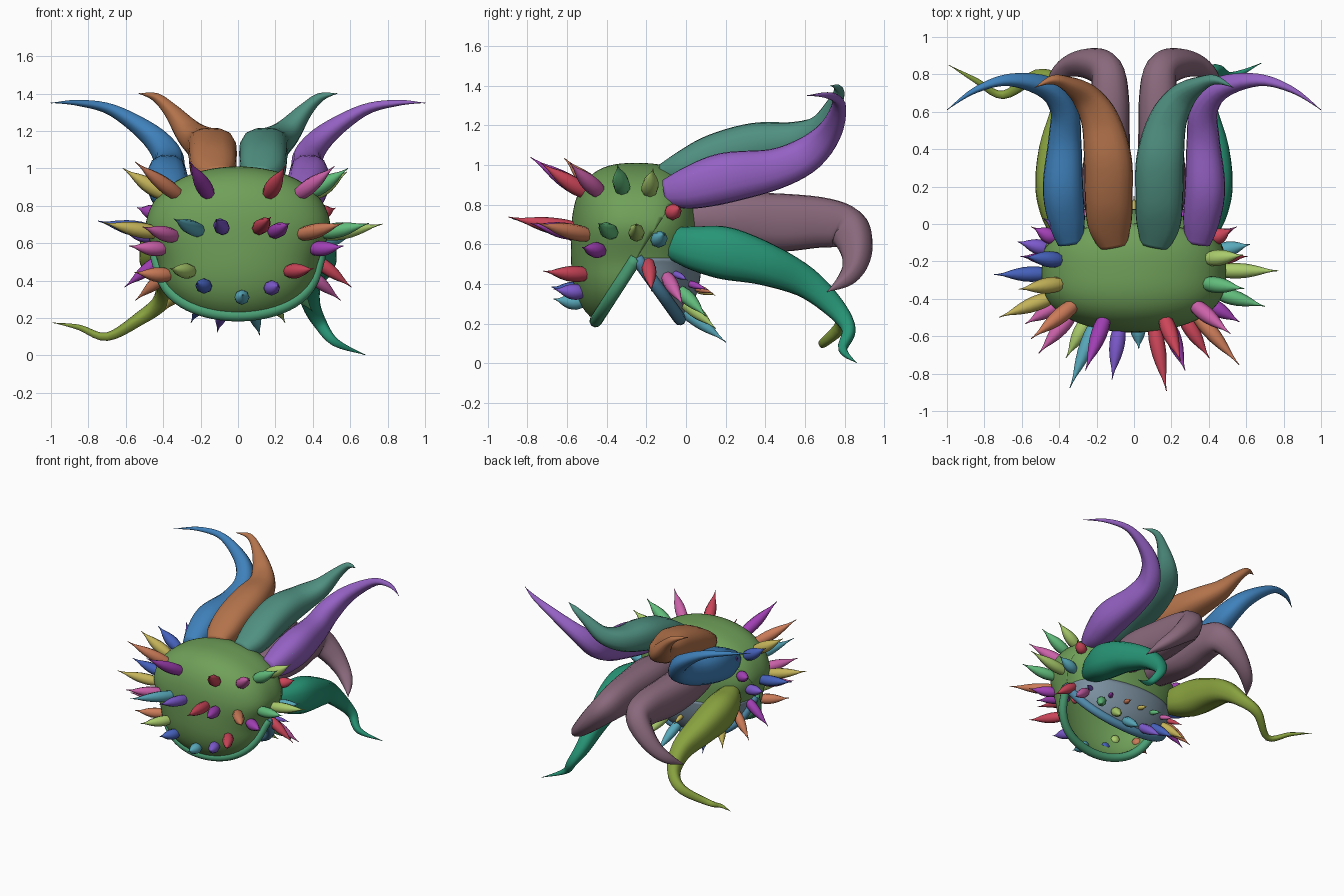
import bpy, bmesh, math
from mathutils import Vector as V

if "Cube" in bpy.data.objects:
    bpy.data.objects.remove(bpy.data.objects["Cube"])

C, H, N = V((0, -.25, .59)), V((.5, .33, .42)), (2, 2.8, 2.8)   # head centre, half sizes, squareness
HINGE = V((0, -.25, .53))                                       # mouth corner line
GREEN = (.16, .35, .1)
PALETTE = [(.6, .06, .1), (.06, .12, .5), (.12, .5, .2), (.35, .05, .45), (.1, .4, .5),
           (.55, .45, .1), (.6, .12, .4), (.2, .1, .6), (.4, .6, .15), (.6, .2, .1)]


def finish(bm, name, col):
    me = bpy.data.meshes.new(name)
    bm.to_mesh(me)
    bm.free()
    for p in me.polygons:
        p.use_smooth = True
    mat = bpy.data.materials.new(name + "_colour")
    mat.diffuse_color = (*col, 1)
    mat.use_nodes = True
    mat.node_tree.nodes["Principled BSDF"].inputs["Base Color"].default_value = mat.diffuse_color
    me.materials.append(mat)
    ob = bpy.data.objects.new(name, me)
    bpy.context.collection.objects.link(ob)
    return ob


def hit(o, d):
    """Point where a ray from inside leaves the head shape, which narrows below."""
    lo, hi = 0, 1.5
    for _ in range(30):
        m = (lo + hi) / 2
        q = o + d * m - C
        t = max(0, min(1, (.13 - q.z) / .25))
        q.x /= 1 - .14 * t * t * (3 - 2 * t)
        if sum(abs(q[i] / H[i]) ** N[i] for i in range(3)) < 1:
            lo = m
        else:
            hi = m
    return o + d * lo


def shell(name, col, cuts, thick=0):
    bm = bmesh.new()
    bmesh.ops.create_icosphere(bm, subdivisions=5, radius=1)
    for v in bm.verts:
        v.co = hit(C, V((v.co.x * H.x, v.co.y * H.y, v.co.z * H.z)))
    for co, no in cuts:   # the side the normal points at is removed
        bmesh.ops.bisect_plane(bm, geom=bm.verts[:] + bm.edges[:] + bm.faces[:],
                               plane_co=co, plane_no=V(no).normalized(), clear_outer=True)
    ob = finish(bm, name, col)
    if thick:
        s = ob.modifiers.new("thickness", 'SOLIDIFY')
        s.thickness, s.offset = thick, -1
    return ob


def spline(rows, steps):
    """Catmull-Rom through rows of numbers."""
    out = []
    for i in range(len(rows) - 1):
        a, b, c, d = (rows[max(0, min(len(rows) - 1, i + k))] for k in (-1, 0, 1, 2))
        for s in range(steps):
            t = s / steps
            out.append([.5 * (2 * q + (r - p) * t + (2 * p - 5 * q + 4 * r - u) * t * t
                              + (3 * q - p - 3 * r + u) * t ** 3) for p, q, r, u in zip(a, b, c, d)])
    return out + [list(rows[-1])]


def horn(name, col, rows, sides=16, steps=5, ridge=.05, side=(1, 0, 0)):
    """Tapered tube, slightly squared: rows are x, y, z, half width, half height."""
    R = spline(rows, steps)
    bm, rings, side = bmesh.new(), [], V(side)
    for i, r in enumerate(R):
        t = (V(R[min(i + 1, len(R) - 1)][:3]) - V(R[max(i - 1, 0)][:3])).normalized()
        side = (side - t * side.dot(t)).normalized()
        up = side.cross(t)
        w, h = max(r[3], .002), max(r[4], .002)
        ring = []
        for k in range(sides):
            a = 2 * math.pi * k / sides
            f = 1 + ridge * (.6 - math.cos(4 * a))
            ring.append(bm.verts.new(V(r[:3]) + side * (w * f * math.cos(a)) + up * (h * f * math.sin(a))))
        rings.append(ring)
    for p, q in zip(rings, rings[1:]):
        for k in range(sides):
            j = (k + 1) % sides
            bm.faces.new((p[k], p[j], q[j], q[k]))
    bm.faces.new(rings[0][::-1])
    bm.faces.new(rings[-1])
    bmesh.ops.recalc_face_normals(bm, faces=bm.faces[:])
    return finish(bm, name, col)


# Head and jaw shells, split by the two mouth planes
A, B = V((0, .34, -.22)), V((0, -.35, -.25))
shell("head_front", GREEN, [(HINGE, A)], .015)
shell("head_back", GREEN, [(HINGE, -A), (HINGE, B), (V((0, 0, .53)), (0, 0, -1))])
shell("lower_jaw", (.2, .28, .35), [(HINGE, -A), (HINGE, B), (V((0, 0, .53)), (0, 0, 1))], .015)

# Lips along the mouth edges
for name, down, col in (("upper_lip", V((0, -.22, -.34)), (.07, .35, .18)),
                        ("lower_lip", V((0, .25, -.35)), (.08, .25, .4))):
    down.normalize()
    rows = []
    for i in range(19):
        a = math.pi * i / 18
        rows.append([*hit(HINGE, V((math.cos(a), 0, 0)) + down * math.sin(a)), .032, .032])
    horn(name, col, rows, 10, 2, 0, (0, 1, 0))

# Tentacles, mirrored in pairs
UPPER_OUT = [(.34, -.1, .86, .07, .07), (.36, .02, .885, .1, .11), (.38, .2, .935, .11, .13),
             (.37, .45, .98, .09, .105), (.375, .62, 1.06, .075, .09), (.47, .73, 1.18, .055, .06),
             (.67, .77, 1.31, .028, .033), (.85, .715, 1.35, .016, .016), (1, .61, 1.35, 0, 0)]
UPPER_IN = [(.11, -.11, .95, .08, .06), (.13, .0, .99, .12, .09), (.135, .15, 1.05, .13, .11),
            (.14, .35, 1.1, .13, .115), (.18, .55, 1.13, .105, .09), (.26, .68, 1.19, .075, .065),
            (.36, .75, 1.31, .038, .038), (.44, .77, 1.38, .022, .022), (.53, .73, 1.4, 0, 0)]
MIDDLE = [(.14, -.03, .72, .1, .08), (.15, .2, .73, .13, .13), (.14, .45, .71, .12, .15),
          (.13, .68, .71, .105, .13), (.145, .81, .68, .09, .11), (.23, .855, .59, .075, .085),
          (.33, .85, .49, .055, .06), (.41, .8, .42, .037, .04), (.48, .71, .36, 0, 0)]
LOWER = [(.36, -.08, .61, .06, .08), (.395, .05, .58, .1, .115), (.42, .2, .555, .11, .135),
         (.41, .4, .5, .1, .11), (.38, .6, .41, .07, .08)]
TIP_R = [(.39, .75, .28, .05, .055), (.44, .82, .17, .035, .035), (.52, .79, .07, .022, .022), (.68, .86, .003, 0, 0)]
TIP_L = [(.41, .74, .29, .045, .05), (.52, .79, .2, .035, .035), (.7, .69, .1, .022, .022),
         (.85, .77, .15, .014, .014), (.99, .85, .175, 0, 0)]
for name, rr, rl, cr, cl in (
        ("upper_outer_tentacle", UPPER_OUT, UPPER_OUT, (.3, .12, .55), (.05, .22, .5)),
        ("upper_inner_tentacle", UPPER_IN, UPPER_IN, (.08, .28, .22), (.45, .17, .07)),
        ("middle_tentacle", MIDDLE, MIDDLE, (.25, .14, .2), (.25, .14, .2)),
        ("lower_tentacle", LOWER + TIP_R, LOWER + TIP_L, (.02, .3, .18), (.25, .36, .05))):
    horn(name + "_right", cr, rr)
    horn(name + "_left", cl, [(-r[0], *r[1:]) for r in rl])


# Spikes: angle from the front, base height, length
def spikes(name, rise, radius, items):
    for i, (ang, z, length) in enumerate(items):
        a = math.radians(ang)
        base = hit(V((0, C.y, z)), V((math.sin(a), -math.cos(a), 0)))
        q = base - C
        d = V([math.copysign(abs(q[k] / H[k]) ** (N[k] - 1) / H[k], q[k]) for k in (0, 1)] + [0]).normalized()
        d = (d + V((math.sin(a), -math.cos(a), 0)) * .3).normalized() + V((0, 0, rise))
        d.normalize()
        bend = V((0, 0, .015 if rise >= 0 else -.01))
        rows = []
        for t, f in ((-.12, .75), (.12, 1), (.4, .92), (.65, .55), (.8, .24), (1, 0)):
            p = base + d * length * t + bend * t * t
            rows.append((*p, radius * f, radius * f))
        horn(f"{name}_{i + 1}", PALETTE[(i * 3 + len(items)) % 10], rows, 8, 2, 0,
             (math.cos(a), math.sin(a), 0))


spikes("crown_spike", .55, .043, [
    (32, .87, .26), (-31, .87, .32), (60, .87, .26), (-60, .87, .31), (80, .88, .22), (-80, .87, .24),
    (99, .87, .2), (-98, .87, .2), (120, .86, .17), (-118, .86, .18)])
spikes("middle_spike", .13, .041, [
    (-35, .67, .35), (-14, .68, .26), (19, .68, .33), (32, .66, .24), (-54, .64, .25), (54, .65, .33),
    (75, .66, .24), (-72, .66, .28), (90, .65, .29), (-88, .67, .26), (103, .62, .16), (-104, .64, .16),
    (112, .76, .1), (-112, .76, .12)])
spikes("low_spike", .0, .04, [
    (-43, .45, .22), (-31, .37, .15), (4, .31, .13), (31, .36, .14), (46, .45, .24),
    (66, .57, .18), (-66, .57, .2), (-66, .43, .2)])
spikes("jaw_spike", -.7, .036, [
    (98, .5, .22), (-98, .5, .22), (112, .43, .22), (-112, .43, .22), (128, .36, .2), (-128, .36, .2),
    (144, .3, .2), (-144, .3, .2), (163, .26, .25), (-163, .26, .22)])
spikes("small_jaw_spike", -.2, .018, [
    (118, .45, .11), (-118, .45, .11), (138, .4, .1), (-138, .4, .1), (158, .38, .09), (-158, .38, .09), (180, .37, .09)])
